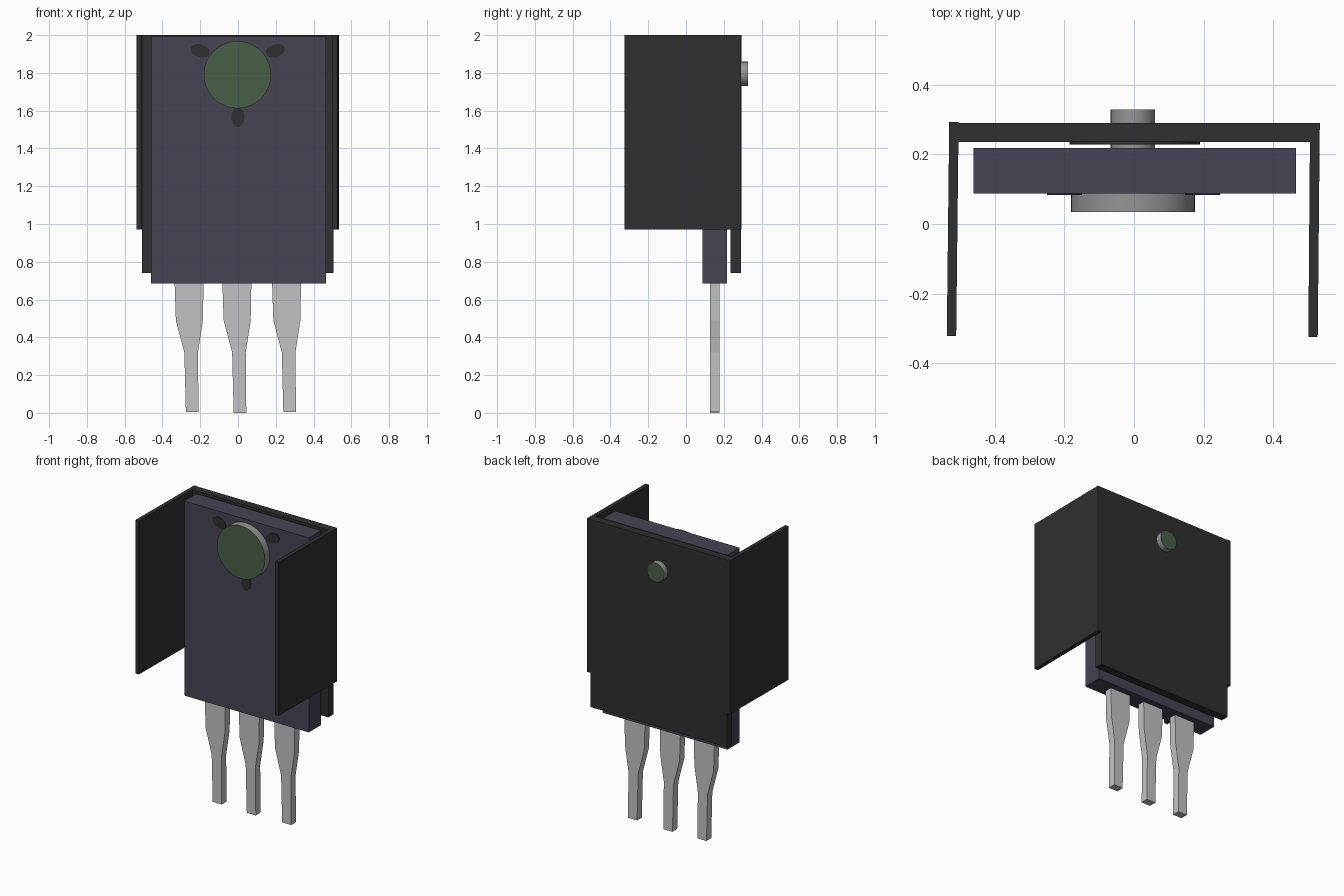
import bpy, bmesh, math
from mathutils import Matrix, Vector

cube = bpy.data.objects.get("Cube")
if cube:
    bpy.data.objects.remove(cube, do_unlink=True)


def material(name, rgb):
    m = bpy.data.materials.new(name)
    m.use_nodes = True
    color = (*rgb, 1)
    m.diffuse_color = color
    m.node_tree.nodes["Principled BSDF"].inputs["Base Color"].default_value = color
    return m


BLACK = material("black metal", (0.029, 0.029, 0.029))
SLATE = material("slate plastic", (0.061, 0.057, 0.087))
GREEN = material("dark green", (0.064, 0.115, 0.064))
GREY = material("screw grey", (0.30, 0.30, 0.30))
SILVER = material("pin silver", (0.54, 0.54, 0.54))


def prism(name, pts, lo, hi, mats, axis="Y", smooth=False):
    """Extrude a 2D outline (xz along Y, or xy along Z) from lo to hi."""
    place = (lambda p, d: (p[0], d, p[1])) if axis == "Y" else (lambda p, d: (p[0], p[1], d))
    bm = bmesh.new()
    a = [bm.verts.new(place(p, lo)) for p in pts]
    b = [bm.verts.new(place(p, hi)) for p in pts]
    bm.faces.new(a)
    bm.faces.new(b)
    n = len(pts)
    for i in range(n):
        j = (i + 1) % n
        bm.faces.new((a[i], a[j], b[j], b[i]))
    bmesh.ops.recalc_face_normals(bm, faces=bm.faces)
    # A second material goes on the two end caps
    if len(mats) > 1:
        for f in bm.faces:
            f.material_index = int(abs(f.normal.y) > 0.9)
    mesh = bpy.data.meshes.new(name)
    bm.to_mesh(mesh)
    bm.free()
    for m in mats:
        mesh.materials.append(m)
    ob = bpy.data.objects.new(name, mesh)
    bpy.context.collection.objects.link(ob)
    if smooth:
        bpy.ops.object.select_all(action="DESELECT")
        ob.select_set(True)
        bpy.context.view_layer.objects.active = ob
        bpy.ops.object.shade_smooth_by_angle(angle=math.radians(35))
    return ob


def rect(x0, x1, z0, z1):
    return [(x0, z0), (x1, z0), (x1, z1), (x0, z1)]


def ellipse(cx, cz, rx, rz, turn=0.0, n=48):
    rot = Matrix.Rotation(turn, 2)
    pts = []
    for i in range(n):
        t = math.tau * i / n
        v = rot @ Vector((rx * math.cos(t), rz * math.sin(t)))
        pts.append((cx + v.x, cz + v.y))
    return pts


# Heat sink: back plate and two slightly leaning side panels
prism("heat_sink_back", rect(-0.508, 0.506, 0.74, 2.0), 0.236, 0.29, [BLACK])
prism("heat_sink_right_panel",
      [(-0.538, -0.322), (-0.511, -0.322), (-0.504, 0.293), (-0.531, 0.293)],
      0.97, 2.0, [BLACK], "Z")
prism("heat_sink_left_panel",
      [(0.501, -0.325), (0.528, -0.325), (0.534, 0.29), (0.506, 0.29)],
      0.97, 2.0, [BLACK], "Z")

# Plastic package body
prism("body", rect(-0.461, 0.465, 0.685, 1.992), 0.088, 0.218, [SLATE])

# Screw with green end caps, and washer behind the body
SX, SZ = -0.003, 1.79
prism("screw_head", ellipse(SX, SZ, 0.178, 0.178), 0.035, 0.087, [GREY, GREEN], smooth=True)
prism("screw_shaft", ellipse(SX, SZ + 0.005, 0.064, 0.064, n=32), 0.08, 0.329, [GREY, GREEN], smooth=True)
prism("washer", ellipse(0.002, SZ, 0.188, 0.188), 0.229, 0.236, [BLACK], smooth=True)

# Three oval marks spaced around the screw
for side, (x, z, angle) in {"right": (-0.2, 1.917, 160), "left": (0.197, 1.917, 20),
                            "lower": (0.0, 1.565, 90)}.items():
    prism(side + "_oval_mark", ellipse(x, z, 0.052, 0.034, math.radians(angle), 24),
          0.084, 0.09, [BLACK])

# Three stepped pins
half_outline = [(-0.017, 0.006), (-0.025, 0.32), (-0.07, 0.49), (-0.077, 0.70)]
other_side = [(0.077, 0.70), (0.073, 0.49), (0.047, 0.32), (0.05, 0.006)]
for side, x, drop in (("right", -0.259, 0.0), ("middle", -0.006, 0.006), ("left", 0.257, 0.0)):
    pts = [(x + px, pz - (drop if pz < 0.1 else 0)) for px, pz in half_outline + other_side]
    prism(side + "_pin", pts, 0.126, 0.177, [SILVER])
